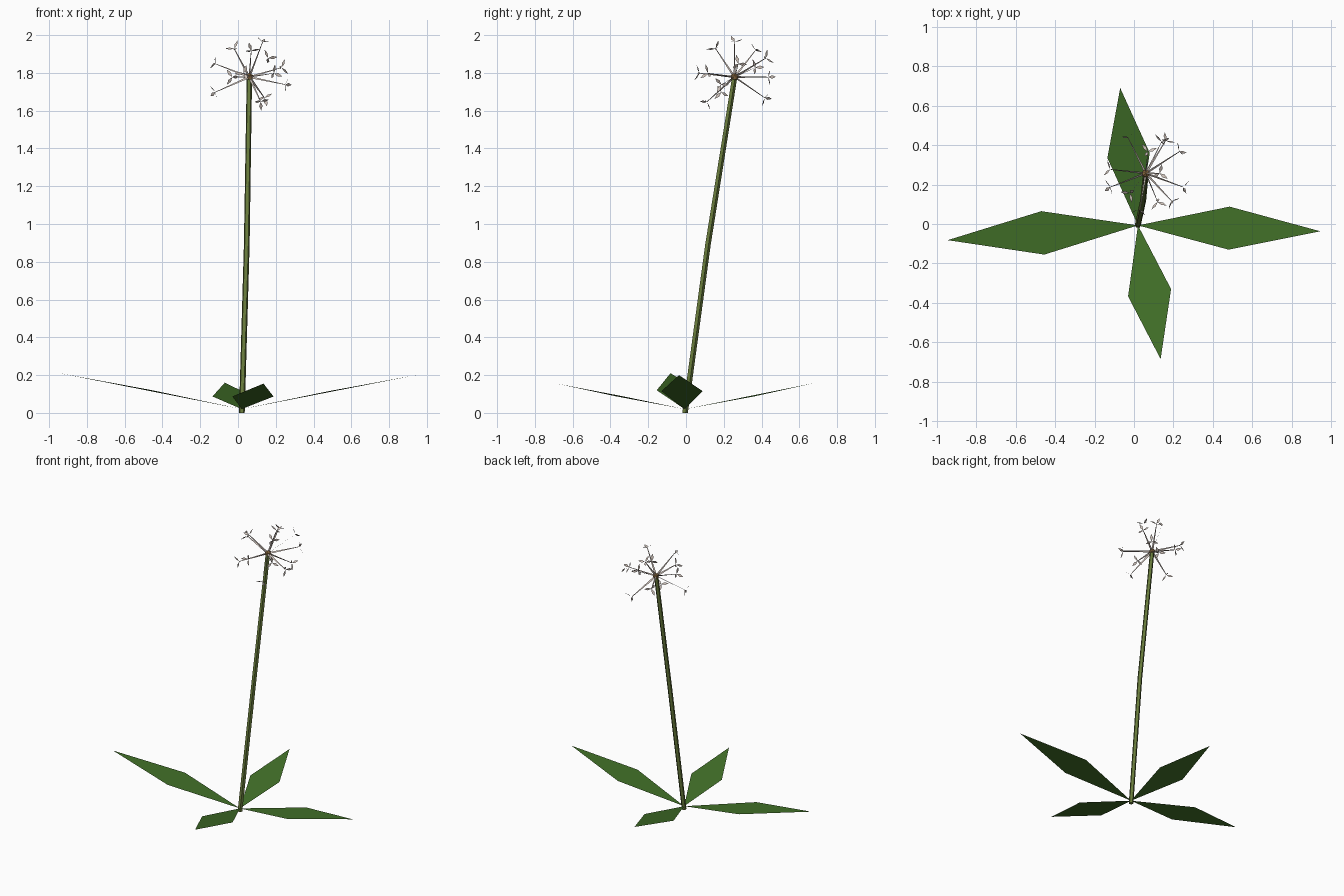
import bpy
import math
from mathutils import Vector

cube = bpy.data.objects.get("Cube")
if cube:
    bpy.data.objects.remove(cube, do_unlink=True)


def material(name, rgb):
    m = bpy.data.materials.new(name)
    m.use_nodes = True
    m.diffuse_color = (*rgb, 1)
    m.node_tree.nodes["Principled BSDF"].inputs["Base Color"].default_value = (*rgb, 1)
    return m


LEAF = material("leaf green", (0.053, 0.16, 0.021))
STEM = material("olive stem", (0.14, 0.2, 0.045))
CORE = material("tan core", (0.3, 0.17, 0.06))
SEED = material("pale seed", (0.62, 0.54, 0.49))


def make(name, verts, faces, mat):
    mesh = bpy.data.meshes.new(name)
    mesh.from_pydata([tuple(v) for v in verts], [], faces)
    mesh.materials.append(mat)
    obj = bpy.data.objects.new(name, mesh)
    bpy.context.collection.objects.link(obj)
    return obj


# Leaning stem: five-sided tube lofted along a gentle bend
def tube(name, path, radii, sides, turn, mat):
    verts = [Vector(p) + Vector((r * math.cos(a), r * math.sin(a), 0))
             for p, r in zip(path, radii)
             for a in (math.tau * i / sides + turn for i in range(sides))]
    faces = [(k * sides + i, k * sides + (i + 1) % sides,
              (k + 1) * sides + (i + 1) % sides, (k + 1) * sides + i)
             for k in range(len(path) - 1) for i in range(sides)]
    faces.append(tuple(reversed(range(sides))))
    faces.append(tuple(range(len(verts) - sides, len(verts))))
    return make(name, verts, faces, mat)


tube("stem", [(0.02, -0.006, 0), (0.046, 0.115, 0.89), (0.06, 0.257, 1.78)],
     [0.016, 0.016, 0.015], 5, math.radians(14), STEM)

# Flat diamond leaves: side corner, tip, other side corner
ROOT = (0.02, -0.007, 0.02)
LEAVES = {
    "left_leaf": [(0.48, -0.13, 0.115), (0.945, -0.037, 0.2), (0.485, 0.088, 0.115)],
    "right_leaf": [(-0.47, 0.065, 0.12), (-0.945, -0.082, 0.21), (-0.455, -0.155, 0.12)],
    "front_leaf": [(-0.03, -0.367, 0.087), (0.135, -0.685, 0.155), (0.188, -0.33, 0.087)],
    "back_leaf": [(0.08, 0.36, 0.087), (-0.07, 0.69, 0.16), (-0.135, 0.335, 0.087)],
}
for name, pts in LEAVES.items():
    make(name, [ROOT] + pts, [(0, 1, 2, 3)], LEAF)

# Small faceted core of the seed head
CENTRE = Vector((0.06, 0.257, 1.778))
bpy.ops.mesh.primitive_ico_sphere_add(subdivisions=1, radius=0.022, location=CENTRE)
core = bpy.context.object
core.name = "seed_head_core"
core.data.materials.append(CORE)

# Seeds: a thin flat filament with three small blades at its end
TIPS = [(-0.08, -0.1, 0.15), (0.07, 0, 0.185), (0.01, 0.11, 0.14), (-0.18, 0.02, 0.07),
        (0.1, 0.165, 0.1), (0.17, 0.11, 0.05), (-0.18, -0.07, -0.08), (-0.09, 0.18, 0),
        (0.19, -0.07, -0.04), (0.08, 0.16, -0.11), (0.06, -0.145, -0.13),
        (-0.03, -0.185, 0.02), (0.13, -0.14, 0.02)]
for n, tip in enumerate(TIPS):
    tip = Vector(tip)
    out = tip.normalized()
    u = out.orthogonal().normalized()
    v = out.cross(u)
    verts, faces = [], []

    def add(points):
        start = len(verts)
        verts.extend(CENTRE + p for p in points)
        faces.append(tuple(range(start, start + len(points))))

    # filament, widest near the core
    add([out * 0.01 - u * 0.007, out * 0.01 + u * 0.007, tip + u * 0.002, tip - u * 0.002])
    for k in range(3):
        a = math.tau * k / 3 + n * 0.7
        radial = u * math.cos(a) + v * math.sin(a)
        side = out.cross(radial)
        along = (radial + out * 0.4).normalized()
        add([tip, tip + along * 0.025 + side * 0.0095,
             tip + along * 0.05, tip + along * 0.025 - side * 0.0095])
    make(f"seed_{n + 1}", verts, faces, SEED)
